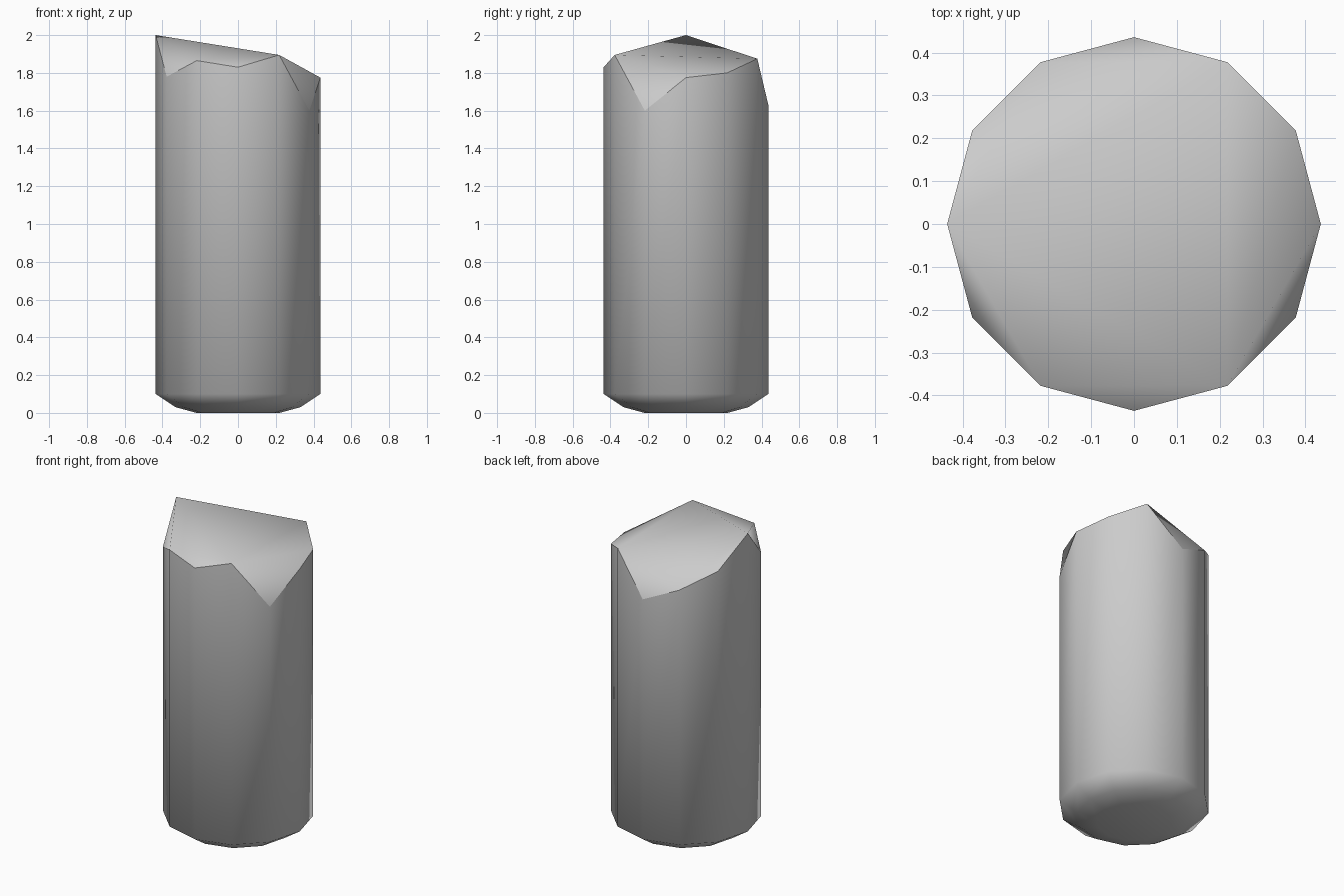
import bpy, bmesh
from math import cos, sin, radians

cube = bpy.data.objects.get("Cube")
if cube:
    bpy.data.objects.remove(cube, do_unlink=True)

SIDES = 12
RADIUS = 0.436
STEP = 360 / SIDES

# Height of the broken rim at each corner, counter-clockwise from +x
RIM = [1.775, 1.80, 1.875, 1.63, 1.725, 1.826,
       2.0, 1.78, 1.865, 1.83, 1.895, 1.60]

# Facets of the broken top, by rim corner
FACETS = [(10, 0, 1, 2), (10, 11, 0), (2, 6, 10),
          (2, 3, 4), (2, 4, 6), (4, 5, 6),
          (6, 7, 8), (6, 8, 10), (8, 9, 10)]


def ring(bm, radius, heights):
    return [bm.verts.new((radius * cos(radians(i * STEP)),
                          radius * sin(radians(i * STEP)), z))
            for i, z in enumerate(heights)]


def bridge(bm, low, high):
    for i in range(SIDES):
        j = (i + 1) % SIDES
        bm.faces.new((low[i], low[j], high[j], high[i]))


# Stone grey
grey = bpy.data.materials.new("stone_grey")
grey.use_nodes = True
color = (0.6, 0.6, 0.6, 1)
grey.diffuse_color = color
grey.node_tree.nodes["Principled BSDF"].inputs["Base Color"].default_value = color

bm = bmesh.new()

# Rounded foot and straight shaft
foot = ring(bm, 0.22, [0.0] * SIDES)
curve = ring(bm, 0.33, [0.03] * SIDES)
base = ring(bm, RADIUS, [0.1] * SIDES)
rim = ring(bm, RADIUS, RIM)
bm.faces.new(list(reversed(foot)))
for low, high in ((foot, curve), (curve, base), (base, rim)):
    bridge(bm, low, high)

# Chipped top
for corners in FACETS:
    bm.faces.new([rim[i] for i in corners])

# Smooth shading with a crisp rim
for face in bm.faces:
    face.smooth = True
for i in range(SIDES):
    bm.edges.get((rim[i], rim[(i + 1) % SIDES])).smooth = False

bm.normal_update()
mesh = bpy.data.meshes.new("broken_pillar")
bm.to_mesh(mesh)
bm.free()
mesh.materials.append(grey)
pillar = bpy.data.objects.new("broken_pillar", mesh)
bpy.context.collection.objects.link(pillar)
